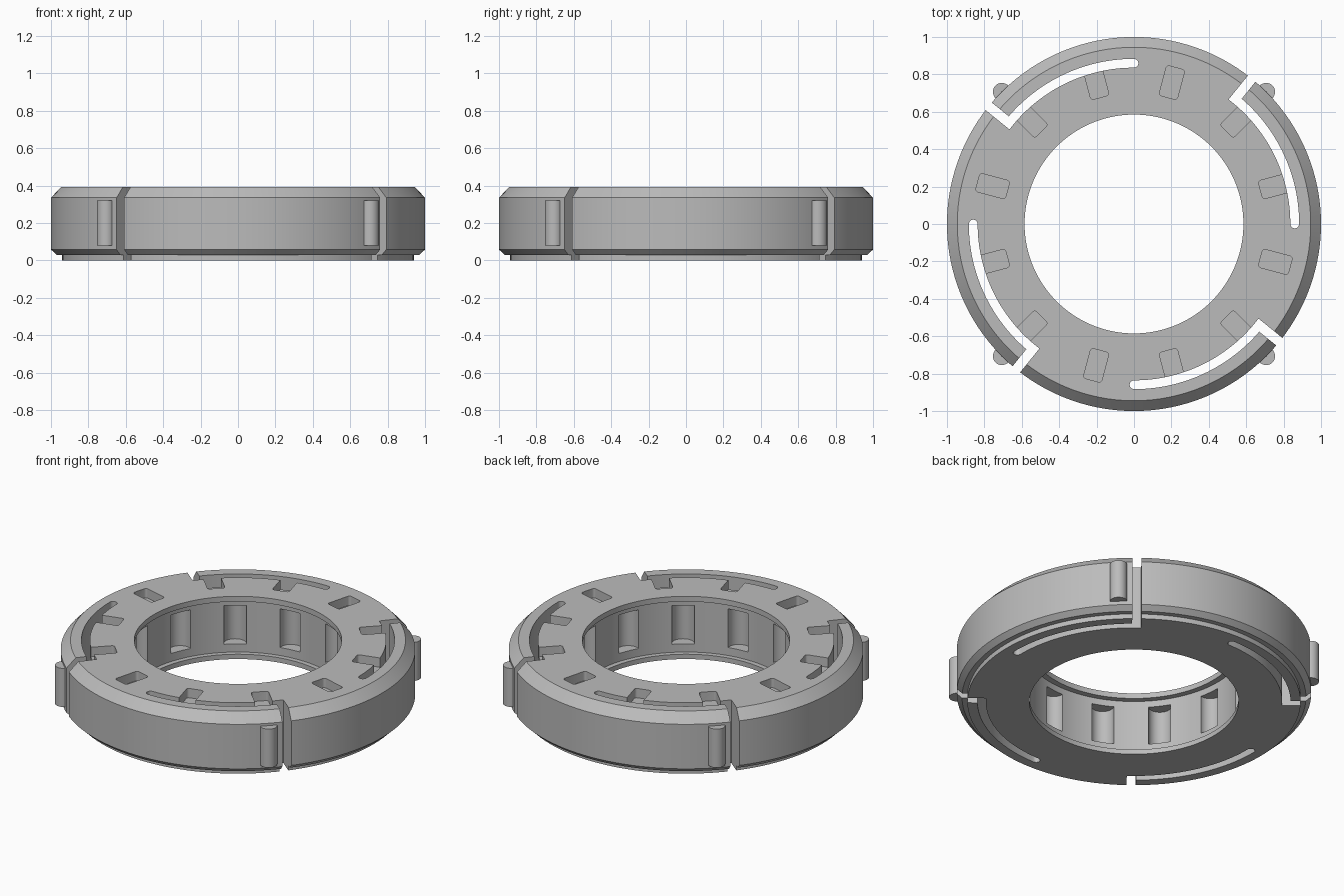
import bpy, bmesh, math
from math import cos, sin, pi, radians
from mathutils import Matrix, Vector

cube = bpy.data.objects.get("Cube")
if cube:
    bpy.data.objects.remove(cube)

grey = bpy.data.materials.new("plain grey")
grey.use_nodes = True
colour = (0.5, 0.5, 0.5, 1)
grey.diffuse_color = colour
grey.node_tree.nodes["Principled BSDF"].inputs["Base Color"].default_value = colour


def make(name, bm):
    bmesh.ops.recalc_face_normals(bm, faces=bm.faces)
    mesh = bpy.data.meshes.new(name)
    bm.to_mesh(mesh)
    bm.free()
    mesh.materials.append(grey)
    obj = bpy.data.objects.new(name, mesh)
    bpy.context.collection.objects.link(obj)
    return obj


def prism(bm, outline, z0, z1, turn=0):
    """Extrude a flat outline from z0 to z1, turned about the ring axis."""
    rot = Matrix.Rotation(turn, 4, "Z")
    face = bm.faces.new([bm.verts.new(rot @ Vector((x, y, z0))) for x, y in outline])
    ext = bmesh.ops.extrude_face_region(bm, geom=[face])
    verts = [v for v in ext["geom"] if isinstance(v, bmesh.types.BMVert)]
    bmesh.ops.translate(bm, verts=verts, vec=(0, 0, z1 - z0))


def arc(r, a0, a1, n, cx=0, cy=0):
    angles = [a0 + (a1 - a0) * i / n for i in range(n + 1)]
    return [(cx + r * cos(a), cy + r * sin(a)) for a in angles]


def cut(target, cutter):
    mod = target.modifiers.new("cut", "BOOLEAN")
    mod.operation = "DIFFERENCE"
    mod.solver = "EXACT"
    mod.object = cutter
    bpy.context.view_layer.objects.active = target
    bpy.ops.object.modifier_apply(modifier=mod.name)
    bpy.data.objects.remove(cutter)


# Ring body: lathed section with bevelled rim, foot step and inner lips
section = [(0.59, 0), (0.94, 0), (0.94, 0.03), (0.97, 0.03), (1, 0.058), (1, 0.335),
           (0.945, 0.393), (0.585, 0.393), (0.585, 0.36), (0.62, 0.36),
           (0.62, 0.03), (0.59, 0.03)]
bm = bmesh.new()
loop = [bm.verts.new((r, 0, z)) for r, z in section]
edges = [bm.edges.new((loop[i - 1], loop[i])) for i in range(len(loop))]
bmesh.ops.spin(bm, geom=loop + edges, axis=(0, 0, 1), cent=(0, 0, 0),
               steps=128, angle=2 * pi)
bmesh.ops.remove_doubles(bm, verts=bm.verts, dist=0.0001)
ring = make("ring_body", bm)

# Inner pockets: half-round, closed at both ends
bm = bmesh.new()
for k in range(12):
    prism(bm, arc(0.065, 0, 2 * pi, 24, 0.625)[:-1], 0.08, 0.32, radians(6.5 + 30 * k))
cut(ring, make("pocket_cutter", bm))

# Shallow slots in the top face
bm = bmesh.new()
slot = []
for cx, cy, a in ((0.85, 0.035, 0), (0.715, 0.035, 90), (0.715, -0.035, 180), (0.85, -0.035, 270)):
    slot += arc(0.015, radians(a), radians(a + 90), 4, cx, cy)
for k in range(12):
    prism(bm, slot, 0.335, 0.5, radians(15 + 30 * k))
cut(ring, make("slot_cutter", bm))

# Spring slits: an arc with a round end that breaks out through the rim
inner, outer, half, exit_angle = 0.836, 0.883, 0.026, radians(141)
mid, rad = (inner + outer) / 2, (outer - inner) / 2
radial = Vector((cos(exit_angle), sin(exit_angle)))
side = Vector((-radial.y, radial.x)) * half
slit = arc(outer, pi / 2, exit_angle - half / outer, 32)
slit += [tuple(radial * 1.1 - side), tuple(radial * 1.1 + side)]
slit += arc(inner, exit_angle + half / inner, pi / 2, 32)
slit += arc(rad, -pi / 2, pi / 2, 10, 0, mid)[1:-1]
bm = bmesh.new()
for k in range(4):
    prism(bm, slit, -0.1, 0.5, k * pi / 2)
cut(ring, make("slit_cutter", bm))

# Rim rollers, half sunk into the outer wall
rollers = []
for k in range(4):
    bm = bmesh.new()
    prism(bm, arc(0.048, 0, 2 * pi, 32, 0.999)[:-1], 0.08, 0.32, radians(45 + 90 * k))
    rollers.append(make(f"rim_roller_{k + 1}", bm))

# Smooth curves, crisp edges
bpy.ops.object.select_all(action="DESELECT")
for obj in [ring] + rollers:
    obj.select_set(True)
bpy.context.view_layer.objects.active = ring
bpy.ops.object.shade_smooth_by_angle(angle=radians(25))
